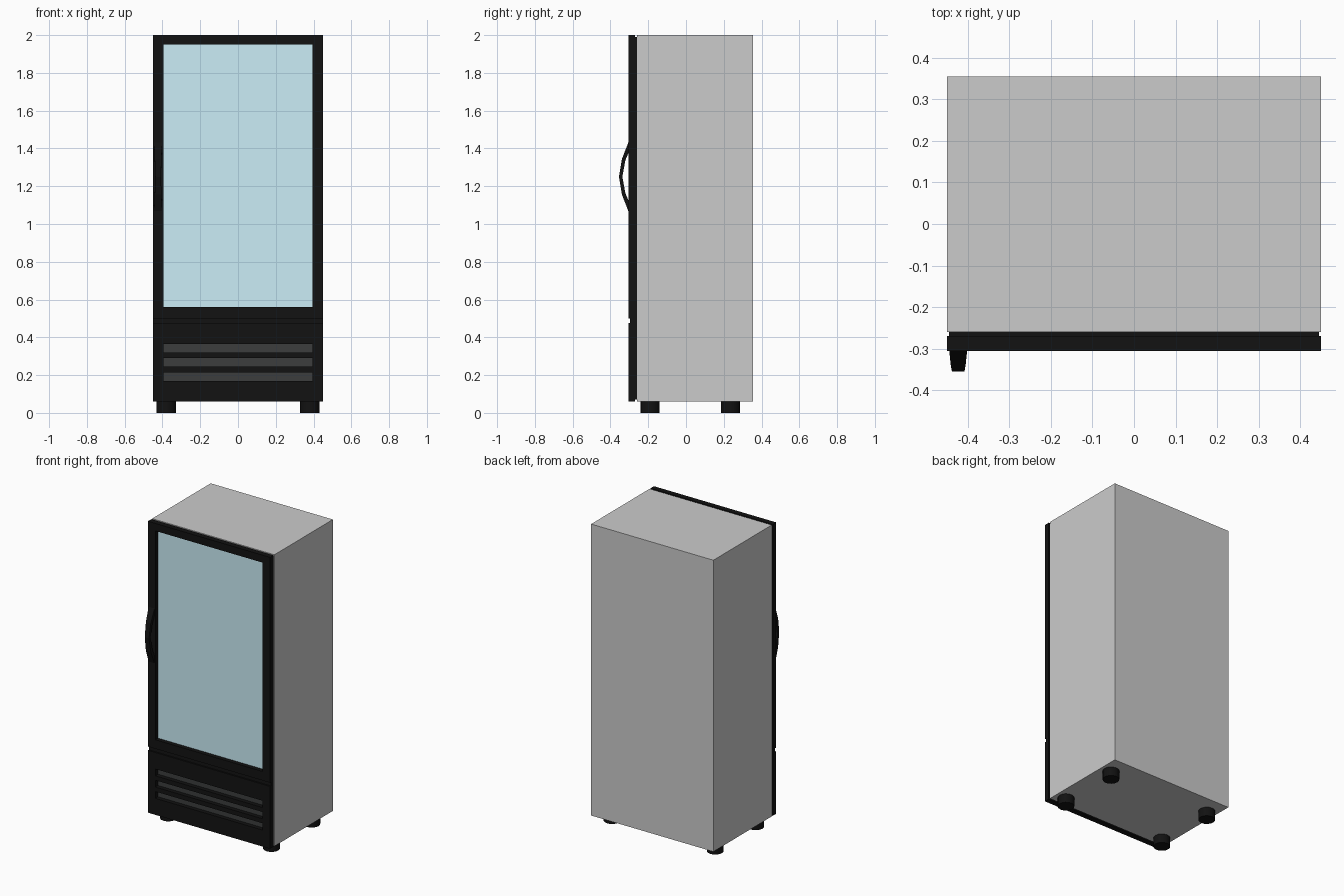
import bpy, bmesh, math
from mathutils import Vector

if "Cube" in bpy.data.objects:
    bpy.data.objects.remove(bpy.data.objects["Cube"])


def material(name, rgb):
    m = bpy.data.materials.new(name)
    m.diffuse_color = (*rgb, 1)
    m.use_nodes = True
    m.node_tree.nodes["Principled BSDF"].inputs["Base Color"].default_value = m.diffuse_color
    return m


BLACK = material("black_plastic", (0.006, 0.006, 0.006))
DARK = material("dark_grey", (0.045, 0.048, 0.048))
GLASS = material("tinted_glass", (0.6, 0.85, 0.93))


def finish(name, bm, mat=None):
    bmesh.ops.recalc_face_normals(bm, faces=bm.faces)
    me = bpy.data.meshes.new(name)
    bm.to_mesh(me)
    bm.free()
    ob = bpy.data.objects.new(name, me)
    bpy.context.collection.objects.link(ob)
    if mat:
        me.materials.append(mat)
    return ob


def plate(name, xs, zs, y0, y1, mat=None, holes=()):
    """Upright slab on an x/z grid, leaving the listed cells open."""
    bm = bmesh.new()
    grid = [[bm.verts.new((x, y0, z)) for z in zs] for x in xs]
    for i in range(len(xs) - 1):
        for j in range(len(zs) - 1):
            if (i, j) not in holes:
                bm.faces.new((grid[i][j], grid[i + 1][j],
                              grid[i + 1][j + 1], grid[i][j + 1]))
    ext = bmesh.ops.extrude_face_region(bm, geom=bm.faces[:])["geom"]
    moved = [v for v in ext if isinstance(v, bmesh.types.BMVert)]
    bmesh.ops.translate(bm, verts=moved, vec=(0, y1 - y0, 0))
    return finish(name, bm, mat)


FULL = (-0.45, 0.45)
FRAMED = (-0.45, -0.395, 0.395, 0.45)
OPENING = (-0.395, 0.395)

# Cabinet body and the slightly inset gasket behind the front
plate("cabinet", FULL, (0.06, 2.0), -0.26, 0.355)
plate("door_gasket", (-0.445, 0.445), (0.07, 1.99), -0.27, -0.26, BLACK)

# Glass door
plate("door_frame", FRAMED, (0.5, 0.56, 1.95, 2.0), -0.305, -0.27, BLACK, {(1, 1)})
plate("door_glass", OPENING, (0.56, 1.95), -0.277, -0.27, GLASS)

# Recessed strip in the gap under the door
plate("gap_strip", FULL, (0.475, 0.5), -0.296, -0.27, BLACK)

# Lower panel with three vent slots
slots = [(0.17, 0.215), (0.245, 0.29), (0.32, 0.365)]
levels = (0.06, *[z for s in slots for z in s], 0.475)
plate("lower_panel", FRAMED, levels, -0.305, -0.27, BLACK, {(1, 1), (1, 3), (1, 5)})
for n, s in enumerate(slots):
    plate(f"vent_back_{n + 1}", OPENING, s, -0.277, -0.27, DARK)

# Bowed door handle: a band swept along an arc, narrowing towards the middle
bm = bmesh.new()
arc = [(-0.300, 1.445), (-0.339, 1.345), (-0.355, 1.25), (-0.339, 1.155), (-0.300, 1.055)]
half_widths = [0.022, 0.018, 0.015, 0.018, 0.022]
thick = 0.018
rings = []
for (y, z), w in zip(arc, half_widths):
    inward = Vector((0, thick, -0.08 * (z - 1.25)))
    outer = Vector((-0.423, y, z))
    side = Vector((w, 0, 0))
    rings.append([bm.verts.new(p) for p in
                  (outer - side, outer + side, outer + side + inward, outer - side + inward)])
for a, b in zip(rings, rings[1:]):
    for k in range(4):
        bm.faces.new((a[k], a[(k + 1) % 4], b[(k + 1) % 4], b[k]))
bm.faces.new(rings[0])
bm.faces.new(rings[-1])
finish("door_handle", bm, BLACK)

# Four round feet
for xn, x in (("left", -0.38), ("right", 0.38)):
    for yn, y in (("front", -0.19), ("back", 0.235)):
        bpy.ops.mesh.primitive_cylinder_add(vertices=16, radius=0.051, depth=0.06,
                                            location=(x, y, 0.03))
        foot = bpy.context.object
        foot.name = f"{yn}_{xn}_foot"
        foot.data.materials.append(BLACK)
        bpy.ops.object.shade_smooth_by_angle(angle=math.radians(30))
